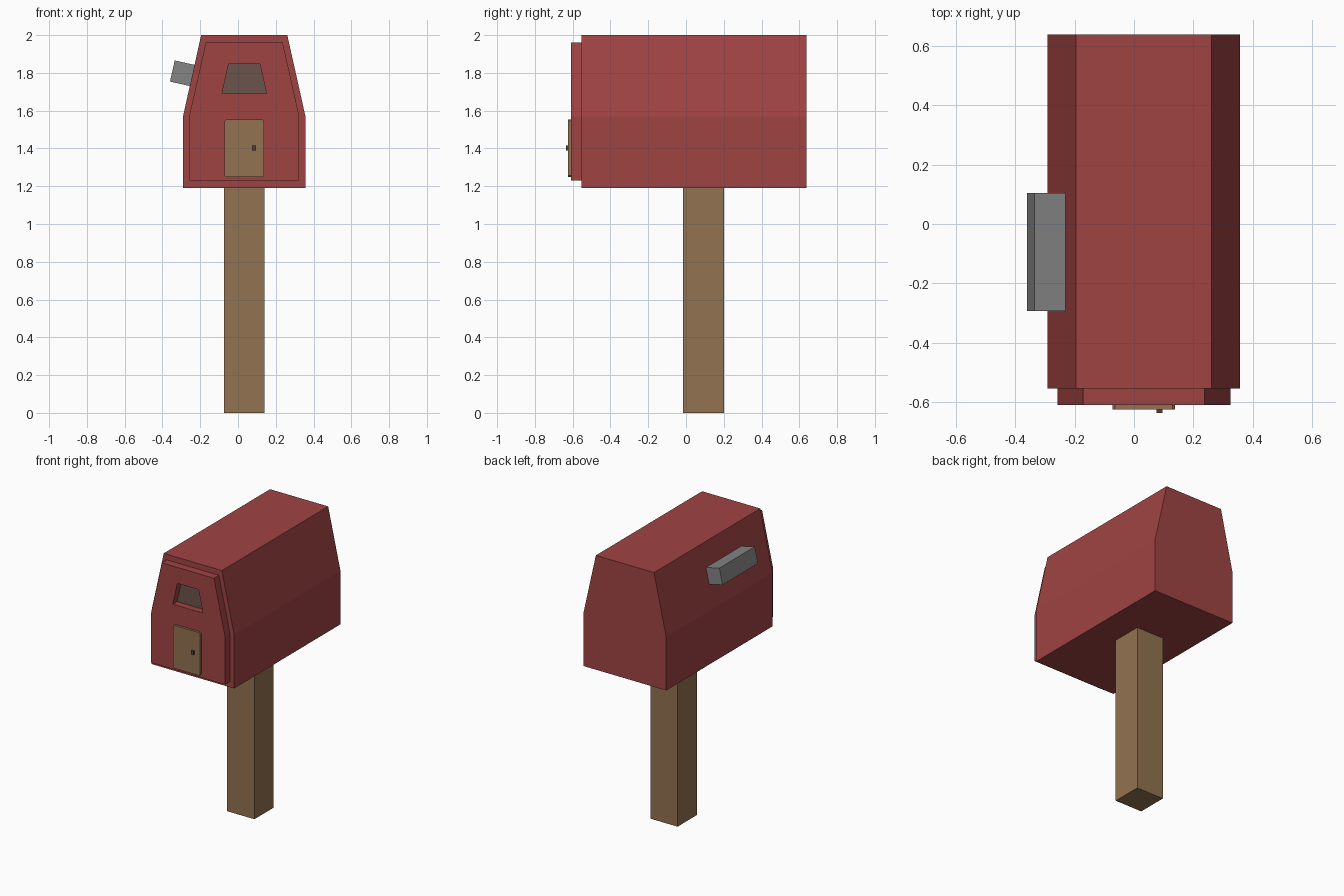
import bpy, bmesh, math
from mathutils import Vector

if "Cube" in bpy.data.objects:
    bpy.data.objects.remove(bpy.data.objects["Cube"])

CX = 0.033  # centre line of the box, door and post


def material(name, srgb):
    m = bpy.data.materials.new(name)
    lin = [((c / 255 + 0.055) / 1.055) ** 2.4 for c in srgb]
    m.diffuse_color = (*lin, 1)
    m.use_nodes = True
    m.node_tree.nodes["Principled BSDF"].inputs["Base Color"].default_value = m.diffuse_color
    return m


red = material("barn_red", (160, 67, 67))
wood = material("post_wood", (146, 114, 80))
grey = material("flag_grey", (133, 133, 133))
glass = material("window_glass", (107, 83, 77))
dark = material("knob_brown", (92, 62, 48))


def prism(name, profile, y0, y1, mat):
    """Extrude an x-z outline from y0 to y1."""
    bm = bmesh.new()
    face = bm.faces.new([bm.verts.new((x, y0, z)) for x, z in profile])
    ext = bmesh.ops.extrude_face_region(bm, geom=[face])["geom"]
    verts = [v for v in ext if isinstance(v, bmesh.types.BMVert)]
    bmesh.ops.translate(bm, verts=verts, vec=Vector((0, y1 - y0, 0)))
    bmesh.ops.recalc_face_normals(bm, faces=bm.faces)
    me = bpy.data.meshes.new(name)
    bm.to_mesh(me)
    bm.free()
    me.materials.append(mat)
    ob = bpy.data.objects.new(name, me)
    bpy.context.collection.objects.link(ob)
    return ob


def symmetric(half):
    """Mirror (half width, height) points, listed bottom to top, about the centre."""
    return [(CX + w, z) for w, z in half] + [(CX - w, z) for w, z in reversed(half)]


# Box with sloped upper sides
prism("mailbox_body", symmetric([(0.324, 1.19), (0.324, 1.57), (0.228, 2.0)]),
      -0.553, 0.637, red)

# Raised front panel with a window opening
panel = prism("front_panel", symmetric([(0.291, 1.23), (0.291, 1.57), (0.204, 1.96)]),
              -0.608, -0.553, red)
window = symmetric([(0.118, 1.69), (0.083, 1.847)])
cutter = prism("window_cutter", window, -0.7, -0.5, red)
cutter.hide_render = True
cutter.hide_viewport = True
cut = panel.modifiers.new("window_opening", "BOOLEAN")
cut.operation = "DIFFERENCE"
cut.solver = "EXACT"
cut.object = cutter
prism("window_pane", window, -0.561, -0.553, glass)

# Door with clipped corners, and its knob
prism("door", symmetric([(0.097, 1.248), (0.105, 1.256), (0.105, 1.544), (0.097, 1.552)]),
      -0.624, -0.606, wood)
prism("door_knob", [(0.075, 1.388), (0.096, 1.388), (0.096, 1.415), (0.075, 1.415)],
      -0.636, -0.622, dark)

# Signal flag block resting on the left slope
prism("signal_flag", [(-0.335, 1.866), (-0.229, 1.842), (-0.254, 1.730), (-0.360, 1.754)],
      -0.292, 0.105, grey)

# Square post
prism("post", symmetric([(0.107, 0.0), (0.107, 1.19)]), -0.016, 0.2, wood)
